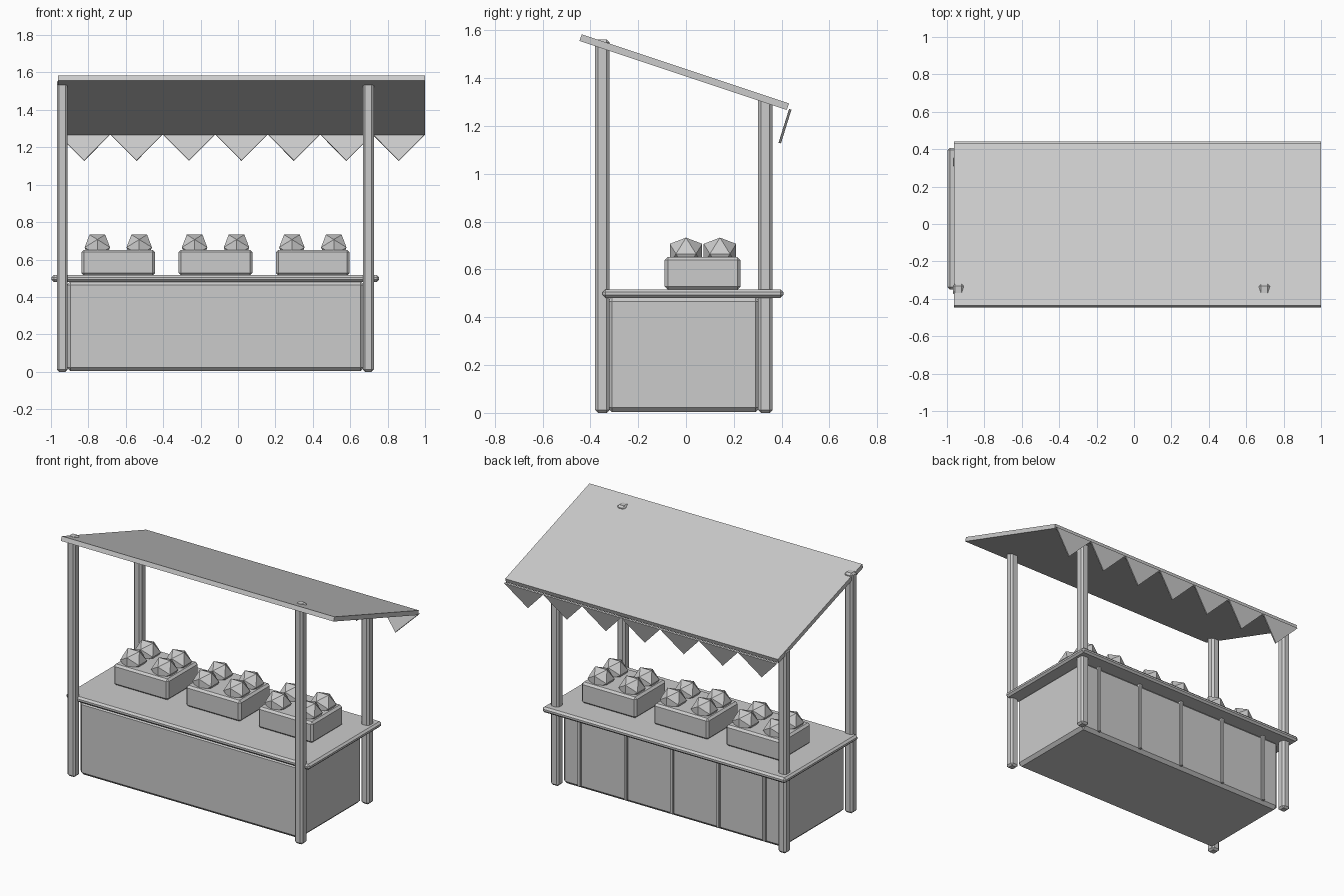
import bpy, bmesh
from mathutils import Vector

cube = bpy.data.objects.get("Cube")
if cube:
    bpy.data.objects.remove(cube, do_unlink=True)

grey = bpy.data.materials.new("plain_grey")
grey.use_nodes = True
colour = (0.6, 0.6, 0.6, 1)
grey.diffuse_color = colour
grey.node_tree.nodes["Principled BSDF"].inputs["Base Color"].default_value = colour


def finish(name, bm, bevel=0):
    bmesh.ops.recalc_face_normals(bm, faces=bm.faces[:])
    mesh = bpy.data.meshes.new(name)
    bm.to_mesh(mesh)
    bm.free()
    mesh.materials.append(grey)
    obj = bpy.data.objects.new(name, mesh)
    bpy.context.collection.objects.link(obj)
    if bevel:
        mod = obj.modifiers.new("chamfer", 'BEVEL')
        mod.width = bevel
        mod.segments = 1
    return obj


def box(name, low, high, bevel=0):
    low, high = Vector(low), Vector(high)
    bm = bmesh.new()
    bmesh.ops.create_cube(bm, size=1)
    for v in bm.verts:
        v.co = (low + high) / 2 + v.co * (high - low)
    return finish(name, bm, bevel)


def prism(name, points, offset):
    bm = bmesh.new()
    face = bm.faces.new([bm.verts.new(p) for p in points])
    result = bmesh.ops.extrude_face_region(bm, geom=[face], use_keep_orig=True)
    moved = [g for g in result["geom"] if isinstance(g, bmesh.types.BMVert)]
    bmesh.ops.translate(bm, verts=moved, vec=offset)
    return finish(name, bm)


def fruit(name, centre, u=0.042):
    # Icosahedron resting with one edge on top
    phi = (1 + 5 ** 0.5) / 2 * u
    bm = bmesh.new()
    for a in (-1, 1):
        for b in (-1, 1):
            for p in ((a * u, 0, b * phi), (0, a * phi, b * u), (a * phi, b * u, 0)):
                bm.verts.new(Vector(centre) + Vector(p))
    bmesh.ops.convex_hull(bm, input=bm.verts[:])
    return finish(name, bm)


MID = -0.12

# Counter base and worktop
box("counter_base", (-0.915, -0.33, 0.003), (0.675, 0.31, 0.485), 0.02)
box("worktop", (-0.997, -0.349, 0.481), (0.754, 0.407, 0.517), 0.012)

# Thin battens on the back panel
for k in range(-2, 3):
    x = MID + k * 0.333
    box("back_batten", (x - 0.011, 0.3, 0.02), (x + 0.011, 0.322, 0.485), 0.003)

# Four posts, tall at the front
for x in (-0.94, 0.697):
    for label, y, top in (("front_post", -0.35, 1.562), ("back_post", 0.332, 1.319)):
        box(label, (x - 0.029, y - 0.03, 0), (x + 0.029, y + 0.03, top), 0.012)

# Sloping roof slab
LEFT, RIGHT = -0.963, 1.0
prism("roof", [(LEFT, -0.436, 1.583), (LEFT, 0.431, 1.294),
               (LEFT, 0.421, 1.267), (LEFT, -0.446, 1.556)], (RIGHT - LEFT, 0, 0))

# Row of pennants along the low edge
step = (RIGHT - LEFT) / 7
for i in range(7):
    x = LEFT + i * step
    prism("pennant", [(x, 0.441, 1.268), (x + step, 0.441, 1.268),
                      (x + step / 2, 0.397, 1.127)], (0, -0.01, 0.003))

# Crates of fruit
for k in (-1, 0, 1):
    x = MID + k * 0.52
    box("crate", (x - 0.197, -0.089, 0.515), (x + 0.197, 0.228, 0.652), 0.013)
    for dx in (-0.112, 0.112):
        for y in (0, 0.142):
            fruit("fruit", (x + dx, y, 0.665))
